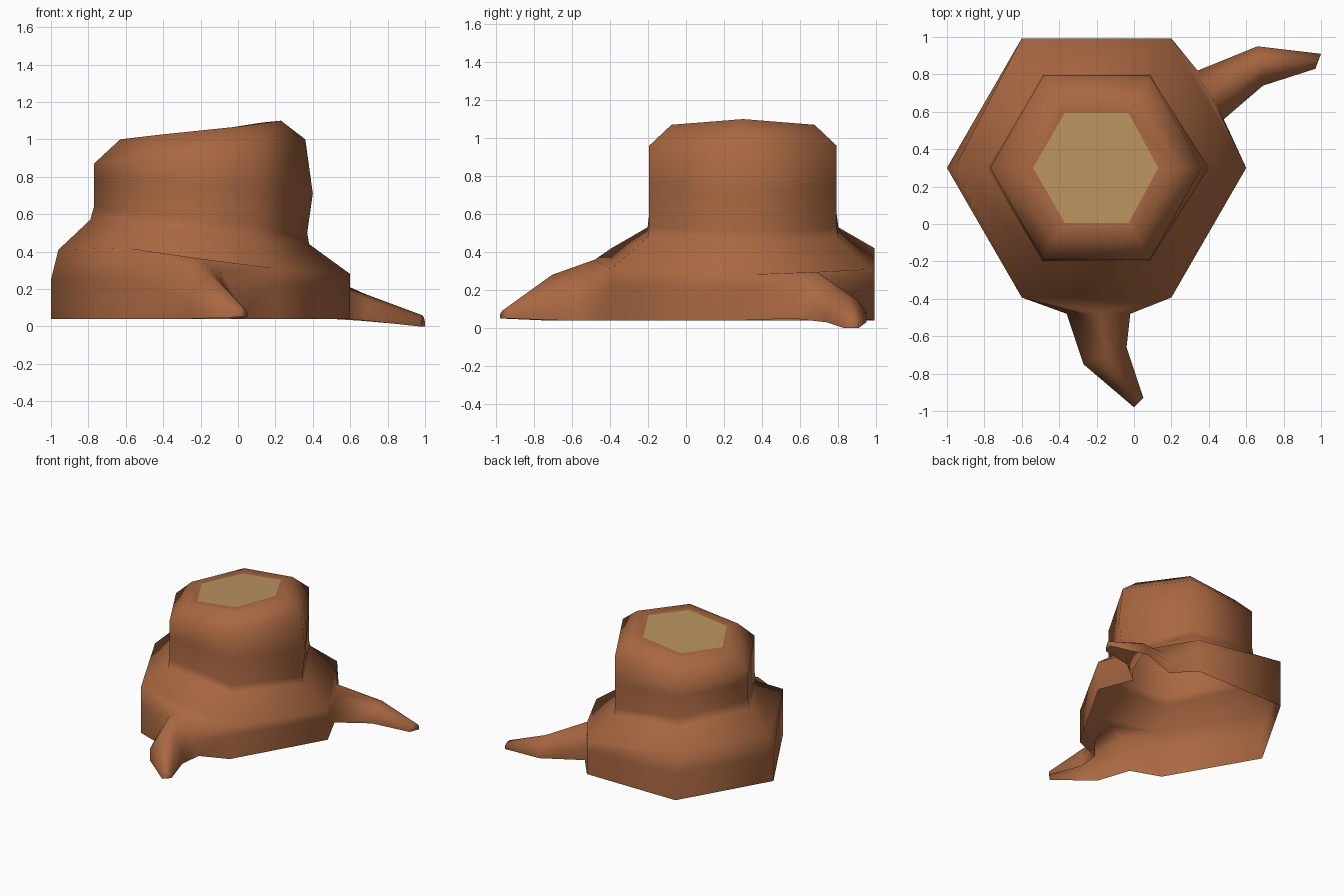
import bpy, bmesh, math

if "Cube" in bpy.data.objects:
    bpy.data.objects.remove(bpy.data.objects["Cube"])

CX, CY = -0.2, 0.3


def material(name, rgb):
    m = bpy.data.materials.new(name)
    m.diffuse_color = (*rgb, 1)
    m.use_nodes = True
    m.node_tree.nodes["Principled BSDF"].inputs["Base Color"].default_value = m.diffuse_color
    return m


bark = material("bark_brown", (0.40, 0.138, 0.054))
wood = material("cut_wood_tan", (0.49, 0.295, 0.118))

bm = bmesh.new()

# Hexagonal trunk rings: radius, right x, left x, heights at 0/60/120/180 degrees
rings = [
    (0.80, 0.60, -1.00, (0.04, 0.04, 0.04, 0.04)),
    (0.80, 0.60, -1.00, (0.22, 0.23, 0.25, 0.25)),
    (0.80, 0.60, -0.96, (0.28, 0.31, 0.42, 0.41)),
    (0.58, 0.38, -0.79, (0.44, 0.48, 0.53, 0.57)),
    (0.57, 0.37, -0.77, (0.50, 0.53, 0.60, 0.64)),
    (0.57, 0.40, -0.77, (0.71, 0.74, 0.77, 0.79)),
    (0.57, 0.36, -0.77, (1.00, 0.96, 0.90, 0.87)),
    (0.435, 0.23, -0.63, (1.10, 1.07, 1.025, 1.00)),
    (0.34, 0.13, -0.54, (1.09, 1.065, 1.025, 1.01)),
]


def ring_points(r, xr, xl, z):
    pts = []
    for i in range(6):
        a = math.radians(60 * i)
        x = {0: xr, 3: xl}.get(i, CX + r * math.cos(a))
        pts.append((x, CY + r * math.sin(a), z[min(i, 6 - i)]))
    return pts


loops = [[bm.verts.new(p) for p in ring_points(*r)] for r in rings]
root_sides = (0, 4)  # wall sides that open into a root
for k in range(len(loops) - 1):
    for i in range(6):
        if k < 2 and i in root_sides:
            continue
        j = (i + 1) % 6
        bm.faces.new((loops[k][i], loops[k][j], loops[k + 1][j], loops[k + 1][i]))

# Sawn top
cap = bm.faces.new(loops[-1])
cap.material_index = 1

# Roots: arched sections lofted out of the open wall sides
ARCH = [(0, 0), (0, 0.4), (0.22, 0.8), (0.5, 1), (0.78, 0.8), (1, 0.4), (1, 0)]


def arch(a, b, z0, z1):
    return [bm.verts.new((a[0] + (b[0] - a[0]) * t, a[1] + (b[1] - a[1]) * t,
                          z0 + (z1 - z0) * h)) for t, h in ARCH]


def root(side, sections):
    j = (side + 1) % 6
    A = [loops[k][side] for k in range(3)]
    B = [loops[k][j] for k in range(3)]
    prev = [A[0], A[1], A[2], A[2], B[2], B[1], B[0]]
    for s in sections:
        cur = arch(*s)
        for n in range(6):
            quad = [prev[n], prev[n + 1], cur[n + 1], cur[n]]
            bm.faces.new(list(dict.fromkeys(quad)))
        prev = cur
    bm.faces.new(prev)


root(4, [((-0.36, -0.48), (-0.02, -0.48), 0.04, 0.36),
         ((-0.27, -0.75), (-0.04, -0.66), 0.04, 0.28),
         ((0.00, -0.98), (0.05, -0.93), 0.05, 0.10)])
root(0, [((0.48, 0.56), (0.34, 0.82), 0.05, 0.295),
         ((0.69, 0.74), (0.66, 0.95), 0.03, 0.175),
         ((0.97, 0.83), (1.00, 0.91), 0.00, 0.06)])

bmesh.ops.recalc_face_normals(bm, faces=bm.faces[:])
if cap.normal.z < 0:
    bmesh.ops.reverse_faces(bm, faces=bm.faces[:])
for f in bm.faces:
    f.smooth = f is not cap and f.material_index == 0

mesh = bpy.data.meshes.new("tree_stump")
bm.to_mesh(mesh)
bm.free()
mesh.materials.append(bark)
mesh.materials.append(wood)
stump = bpy.data.objects.new("tree_stump", mesh)
bpy.context.collection.objects.link(stump)
